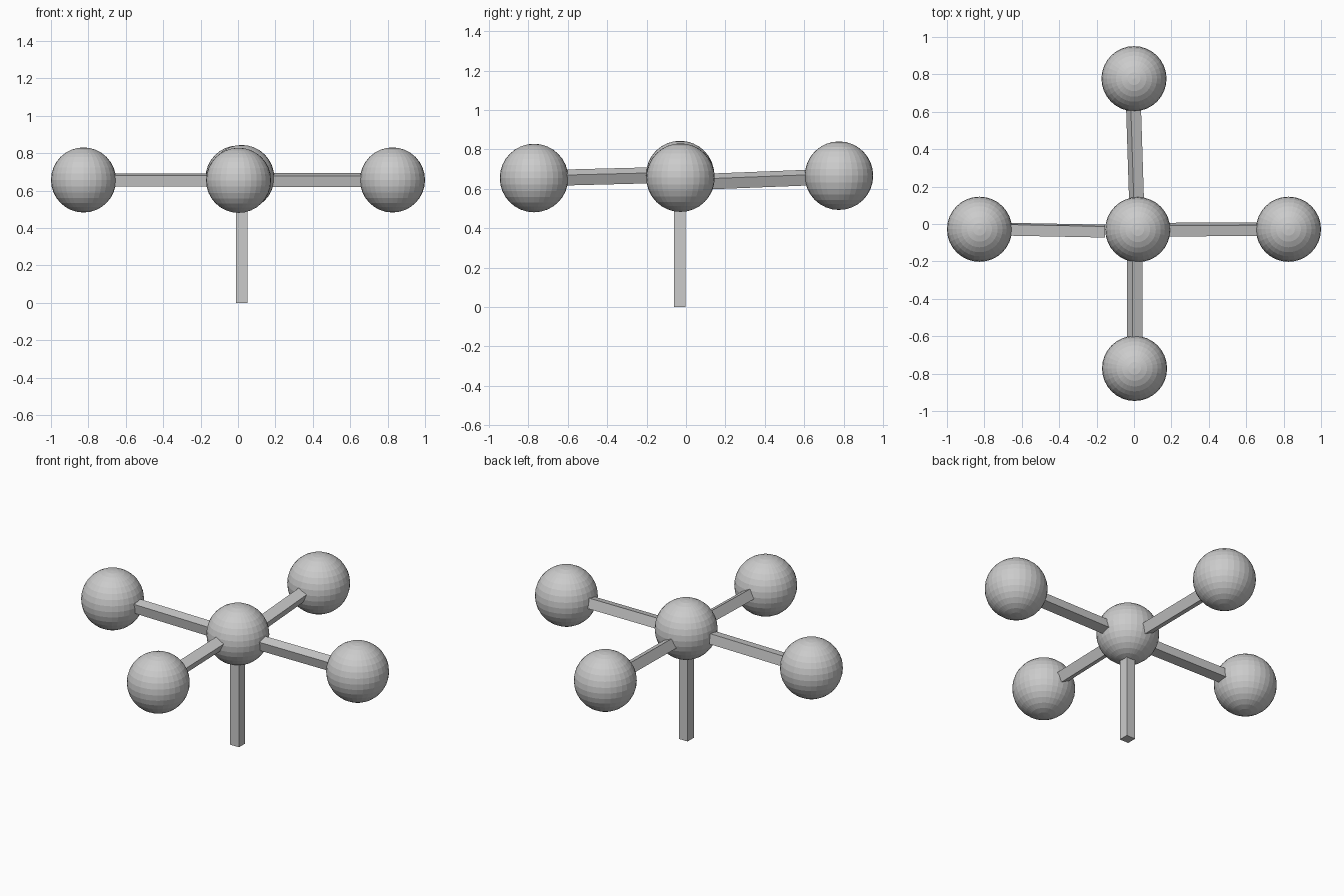
import bpy
from math import radians
from mathutils import Matrix, Vector

if "Cube" in bpy.data.objects:
    bpy.data.objects.remove(bpy.data.objects["Cube"])

BALL_RADIUS = 0.174
BAR_WIDTH = 0.06


def ball(name, centre):
    bpy.ops.mesh.primitive_uv_sphere_add(
        segments=32, ring_count=16, radius=BALL_RADIUS, location=centre)
    bpy.context.object.name = name


def bar(name, start, end, roll=0):
    """Square bar between two points, rolled about its own length."""
    start, end = Vector(start), Vector(end)
    along = end - start
    side = Vector((0, 0, 1)).cross(along)
    if side.length < 1e-4:
        side = Vector((0, 1, 0))
    side.normalize()
    up = along.normalized().cross(side)
    frame = Matrix((along.normalized(), side, up)).transposed().to_4x4()
    bpy.ops.mesh.primitive_cube_add(size=1)
    obj = bpy.context.object
    obj.name = name
    obj.matrix_world = (Matrix.Translation((start + end) / 2) @ frame
                        @ Matrix.Rotation(radians(roll), 4, "X"))
    obj.scale = (along.length, BAR_WIDTH, BAR_WIDTH)


# Hub and the four outer balls
ball("centre_ball", (0.02, -0.03, 0.67))
ball("left_ball", (0.826, -0.028, 0.657))
ball("right_ball", (-0.826, -0.028, 0.657))
ball("front_ball", (0.003, -0.772, 0.655))
ball("back_ball", (0, 0.777, 0.667))

# Slightly uneven bars joining them
bar("left_bar", (0.13, -0.03, 0.657), (0.72, -0.028, 0.657), 14)
bar("right_bar", (-0.72, -0.027, 0.657), (-0.155, -0.038, 0.657), 9)
bar("front_bar", (0.004, -0.68, 0.656), (0.004, -0.13, 0.67), 28)
bar("back_bar", (0.015, 0.08, 0.636), (-0.004, 0.67, 0.659), 25)

# Upright stem
bar("stem", (0.02, -0.032, 0), (0.02, -0.032, 0.56))
